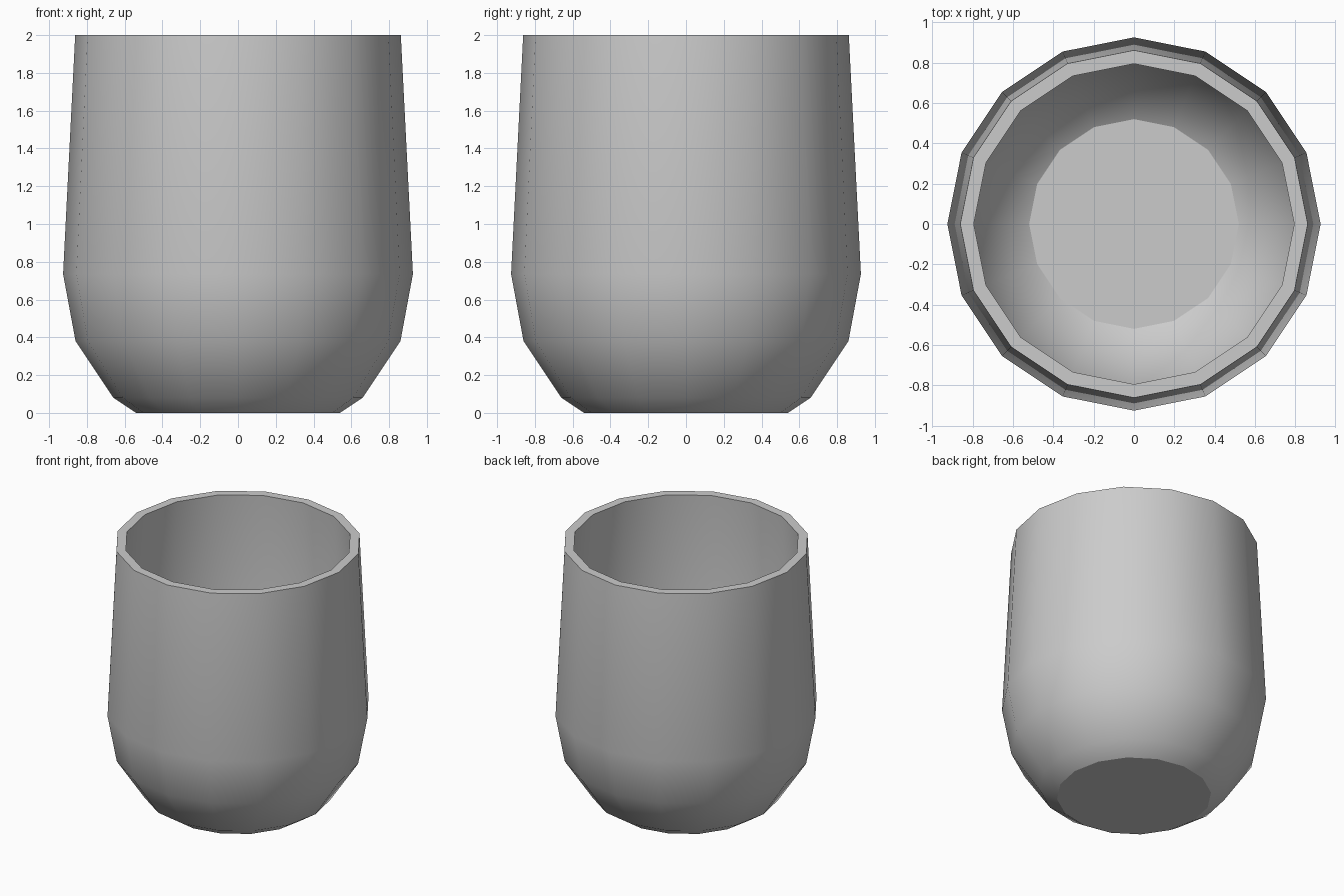
import bpy, bmesh
from math import cos, sin, pi, radians

if "Cube" in bpy.data.objects:
    bpy.data.objects.remove(bpy.data.objects["Cube"])

SIDES = 16
# Profile (radius, height): outer wall from base to rim, then inner wall down to the floor
PROFILE = [(0.54, 0), (0.66, 0.08), (0.86, 0.38), (0.926, 0.735), (0.862, 2.0),
           (0.795, 2.0), (0.859, 0.735), (0.797, 0.40), (0.615, 0.13), (0.52, 0.067)]

bm = bmesh.new()
rings = [[bm.verts.new((r * cos(2 * pi * i / SIDES), r * sin(2 * pi * i / SIDES), z))
          for i in range(SIDES)] for r, z in PROFILE]

# Walls and rim
for a, b in zip(rings, rings[1:]):
    for i in range(SIDES):
        j = (i + 1) % SIDES
        bm.faces.new((a[i], a[j], b[j], b[i]))

# Base underside and inner floor
bm.faces.new(rings[0][::-1])
bm.faces.new(rings[-1])
bmesh.ops.recalc_face_normals(bm, faces=bm.faces)

mesh = bpy.data.meshes.new("cup")
bm.to_mesh(mesh)
bm.free()
cup = bpy.data.objects.new("cup", mesh)
bpy.context.collection.objects.link(cup)

# Smooth walls with crisp rim and base
bpy.context.view_layer.objects.active = cup
cup.select_set(True)
bpy.ops.object.shade_smooth_by_angle(angle=radians(30))
